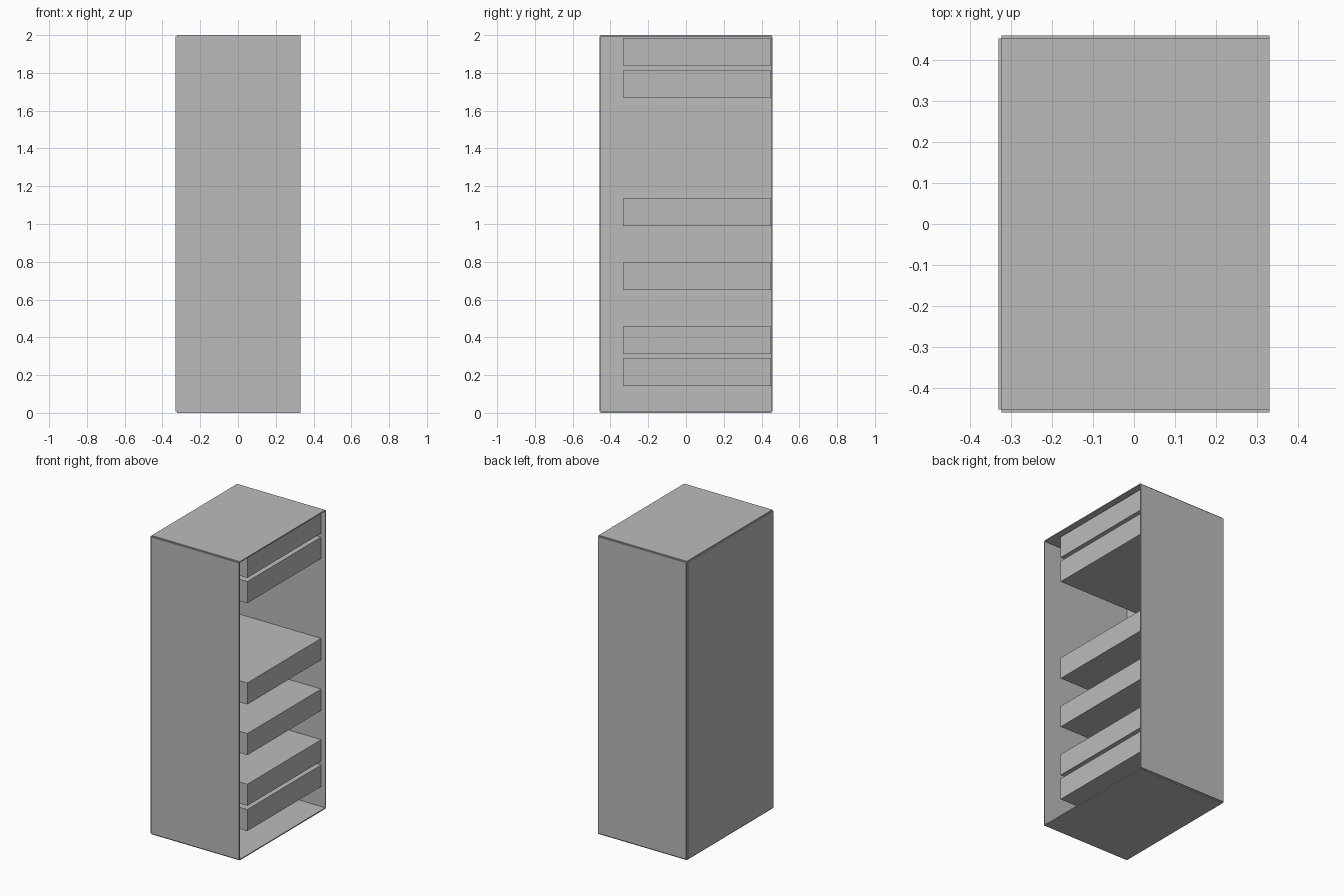
import bpy
import bmesh

cube = bpy.data.objects.get("Cube")
if cube:
    bpy.data.objects.remove(cube, do_unlink=True)

# Single plain colour
grey = bpy.data.materials.new("light_grey")
grey.use_nodes = True
colour = (0.5, 0.5, 0.5, 1)
grey.diffuse_color = colour
grey.node_tree.nodes["Principled BSDF"].inputs["Base Color"].default_value = colour


def box(name, x, y, z):
    """Axis-aligned box from (low, high) spans."""
    bm = bmesh.new()
    bmesh.ops.create_cube(bm, size=1)
    for v in bm.verts:
        v.co = [span[int(c > 0)] for span, c in zip((x, y, z), v.co)]
    mesh = bpy.data.meshes.new(name)
    bm.to_mesh(mesh)
    bm.free()
    mesh.materials.append(grey)
    obj = bpy.data.objects.new(name, mesh)
    bpy.context.collection.objects.link(obj)
    return obj


W, D, H, T = 0.33, 0.459, 2.0, 0.007   # half width, half depth, height, panel
inner_x = (-W + T, W)
inner_y = (-D + T, D - T)
inner_z = (T, H - T)

# Thin casing panels, meeting edge to edge, open towards +x
box("bottom_panel", inner_x, inner_y, (0, T))
box("top_panel", inner_x, inner_y, (H - T, H))
box("front_panel", inner_x, (-D, -D + T), inner_z)
box("back_panel", inner_x, (D - T, D), inner_z)
box("closed_side_panel", (-W, -W + T), inner_y, inner_z)

# Thick slabs on an even pitch, with some slots left empty
BASE, PITCH, THICK = 0.143, 0.1695, 0.144
for slot in (0, 1, 3, 5, 9, 10):
    low = BASE + slot * PITCH
    box(f"rack_unit_{slot}", (-0.3, 0.302), (-0.333, 0.449), (low, low + THICK))
